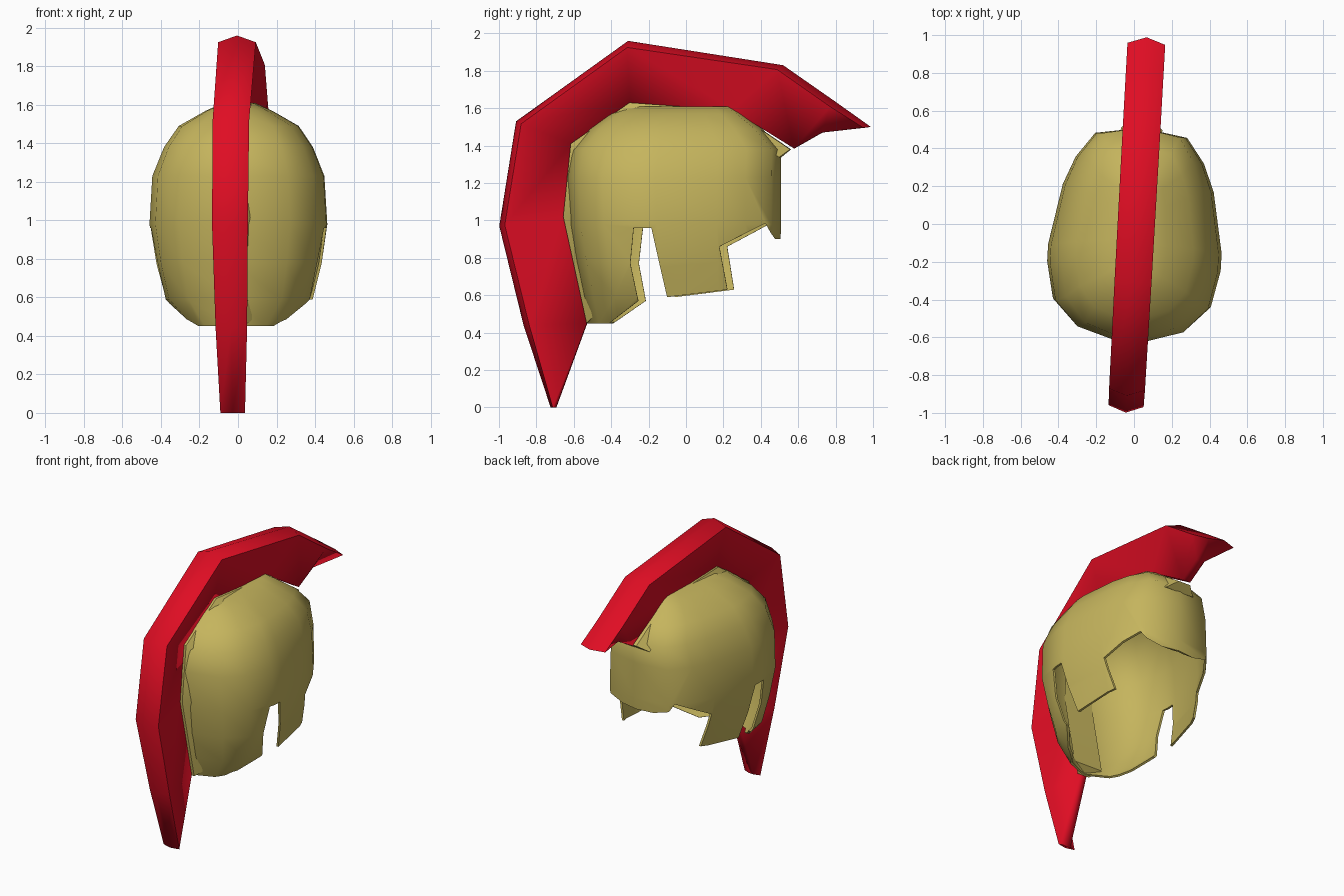
import bpy, bmesh, math
from mathutils import Matrix

cube = bpy.data.objects.get("Cube")
if cube:
    bpy.data.objects.remove(cube, do_unlink=True)

PLACE = Matrix.Translation((.012, 0, 0)) @ Matrix.Rotation(math.radians(-3.2), 4, 'Z')


def material(name, rgb):
    mat = bpy.data.materials.new(name)
    mat.use_nodes = True
    mat.diffuse_color = (*rgb, 1)
    mat.node_tree.nodes["Principled BSDF"].inputs["Base Color"].default_value = (*rgb, 1)
    return mat


def loft(name, sections, mat=None, caps=(True, True)):
    """Skin a list of closed sections that share one point count."""
    bm = bmesh.new()
    rings = [[bm.verts.new(p) for p in s] for s in sections]
    n = len(rings[0])
    for a, b in zip(rings, rings[1:]):
        for i in range(n):
            j = (i + 1) % n
            bm.faces.new((a[i], a[j], b[j], b[i]))
    for ring, cap in zip((rings[0], rings[-1]), caps):
        if cap:
            bm.faces.new(ring)
    bmesh.ops.recalc_face_normals(bm, faces=bm.faces)
    bm.transform(PLACE)
    mesh = bpy.data.meshes.new(name)
    bm.to_mesh(mesh)
    bm.free()
    obj = bpy.data.objects.new(name, mesh)
    bpy.context.collection.objects.link(obj)
    if mat:
        mesh.materials.append(mat)
    return obj


def activate(obj):
    bpy.ops.object.select_all(action='DESELECT')
    obj.select_set(True)
    bpy.context.view_layer.objects.active = obj


gold = material("antique gold", (0.56, 0.46, 0.11))
red = material("crest red", (0.74, 0.004, 0.017))

# Helmet bowl: egg-shaped outline (width share, share of the way from face to nape)
half = [(0, 0), (.53, .035), (.74, .15), (.87, .28), (1, .56),
        (1, .64), (.91, .81), (.63, .925), (0, 1)]
outline = half + [(-x, t) for x, t in half[-2:0:-1]]
# height, half width, nape y, face y
levels = [(.45, .25, -.53, .44), (.59, .385, -.56, .48), (.78, .43, -.60, .50),
          (.98, .46, -.635, .51), (1.23, .445, -.645, .51), (1.38, .385, -.62, .51),
          (1.49, .31, -.52, .41), (1.57, .17, -.41, .30), (1.61, .08, -.31, .24)]
bowl = [[(w * x, yf + t * (yb - yf), z) for x, t in outline] for z, w, yb, yf in levels]
helmet = loft("helmet_shell", bowl, gold, (False, True))

# Side profile of the openings: ear gap, cheek guard, eye opening, nose point
opening = [(-.40, .30), (-.40, .45), (-.235, .57), (-.275, .77), (-.255, .96),
           (-.16, .96), (-.08, .59), (.24, .63), (.20, .86), (.44, .985),
           (.485, .90), (.70, .90), (.70, .30)]
cutter = loft("opening_cutter", [[(x, y, z) for y, z in opening] for x in (-.8, .8)])
cutter.hide_render = True

# Thin metal shell, then cut the openings
activate(helmet)
shell = helmet.modifiers.new("thickness", 'SOLIDIFY')
shell.thickness = 0.015
shell.offset = -1
cut = helmet.modifiers.new("openings", 'BOOLEAN')
cut.operation = 'DIFFERENCE'
cut.solver = 'EXACT'
cut.object = cutter
for mod in ("thickness", "openings"):
    bpy.ops.object.modifier_apply(modifier=mod)
bpy.data.objects.remove(cutter, do_unlink=True)

# Crest: outer ridge point, inner edge point, half width
spine = [((-.725, 0), (-.695, 0), .064), ((-.87, .44), (-.53, .45), .082),
         ((-1, .97), (-.655, 1.02), .093), ((-.91, 1.53), (-.615, 1.41), .095),
         ((-.31, 1.96), (-.30, 1.63), .098), ((.52, 1.83), (.25, 1.59), .10),
         ((.80, 1.635), (.58, 1.385), .10), ((.99, 1.50), (.73, 1.47), .10)]


def crest_section(outer, inner, w):
    """Lens shape: outer ridge, broad shoulders, narrow inner edge."""
    dy, dz = inner[0] - outer[0], inner[1] - outer[1]
    k = min(.035 / math.hypot(dy, dz), .5)
    sy, sz = outer[0] + k * dy, outer[1] + k * dz
    n = .3 * w
    return [(0, *outer), (w, sy, sz), (n, *inner), (-n, *inner), (-w, sy, sz)]


crest = loft("crest", [crest_section(*s) for s in spine], red)


def comb_section(y, z):
    """Raised seam that widens from the crest down into the bowl."""
    dy, dz = -y, .95 - z
    k = .07 / math.hypot(dy, dz)
    return [(.045, y, z), (.11, y + k * dy, z + k * dz),
            (-.11, y + k * dy, z + k * dz), (-.045, y, z)]


# Gold seam that joins the bowl to the crest
comb = loft("crest_seam", [comb_section(*inner) for _, inner, _ in spine[1:6]]
            + [comb_section(.56, 1.38)], gold)

for obj, angle in ((helmet, 45), (comb, 40), (crest, 75)):
    activate(obj)
    bpy.ops.object.shade_smooth_by_angle(angle=math.radians(angle))
